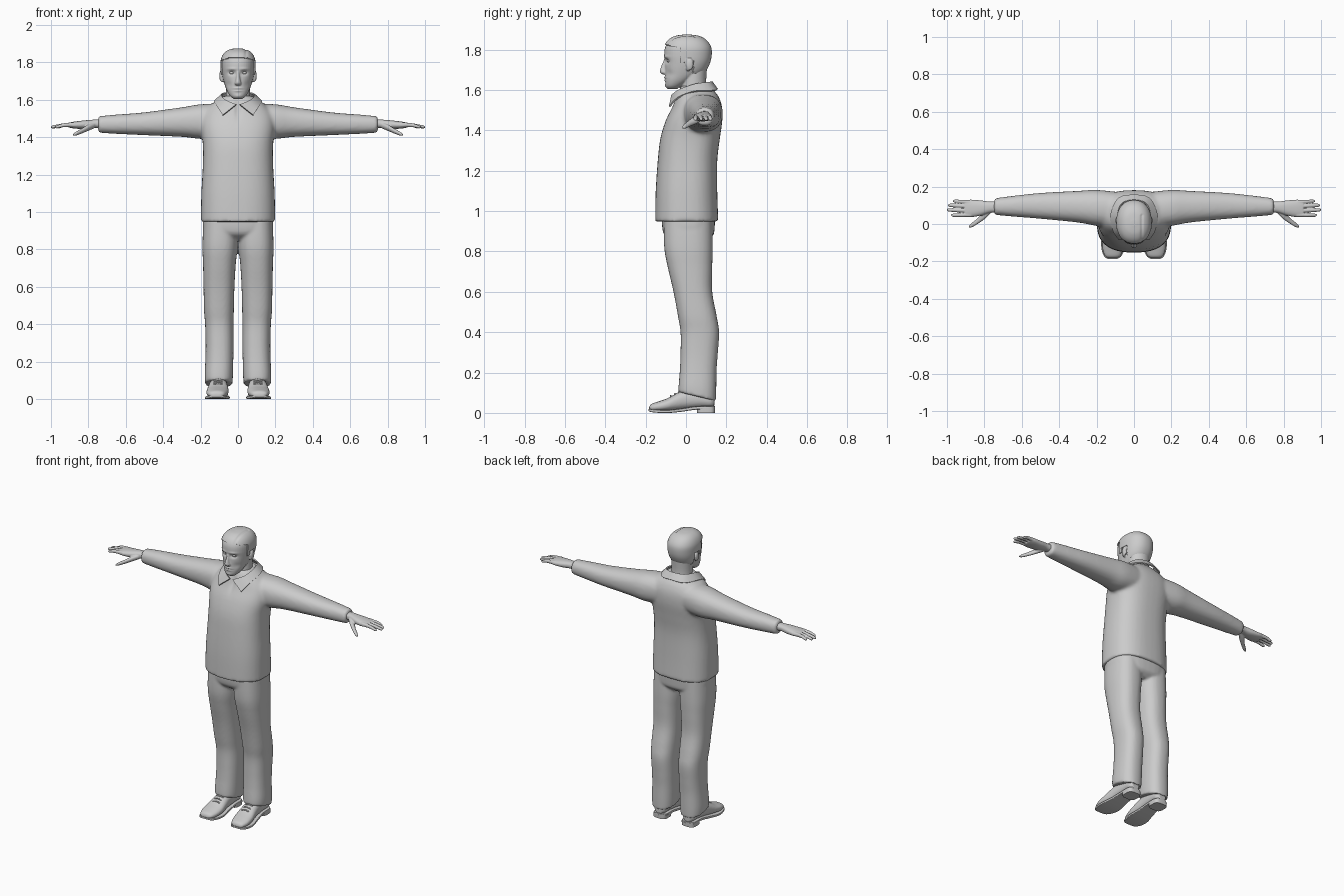
import bpy, bmesh, math
from mathutils import Vector

if "Cube" in bpy.data.objects:
    bpy.data.objects.remove(bpy.data.objects["Cube"])

grey = bpy.data.materials.new("plain_grey")
grey.use_nodes = True
grey.diffuse_color = (0.6, 0.6, 0.6, 1)
grey.node_tree.nodes["Principled BSDF"].inputs["Base Color"].default_value = grey.diffuse_color


def blend(sections, steps):
    """Smooth curve through the given cross-sections."""
    rows, last = [], len(sections) - 1
    for i in range(last):
        a, b, c, d = (sections[min(max(i + k, 0), last)] for k in (-1, 0, 1, 2))
        for s in range(steps):
            t = s / steps
            rows.append([q + t / 2 * (r - p + t * (2*p - 5*q + 4*r - u + t * (3*(q - r) + u - p)))
                         for p, q, r, u in zip(a, b, c, d)])
    return rows + [list(sections[-1])]


def loft(bm, axis, sections, power=2.3, sides=40, steps=5, mirror=False):
    """Rounded tube; a section is position, then low and high bounds on the other two axes."""
    order = {"x": (0, 1, 2), "y": (1, 0, 2), "z": (2, 0, 1)}[axis]
    for side in ((1, -1) if mirror else (1,)):
        rings = []
        for t, a0, a1, b0, b1 in blend(sections, steps):
            ring = []
            for k in range(sides):
                ang = math.tau * k / sides
                c, s = math.cos(ang), math.sin(ang)
                co = [0, 0, 0]
                co[order[0]] = t
                co[order[1]] = (a0 + a1) / 2 + (a1 - a0) / 2 * math.copysign(abs(c) ** (2 / power), c)
                co[order[2]] = (b0 + b1) / 2 + (b1 - b0) / 2 * math.copysign(abs(s) ** (2 / power), s)
                co[0] *= side
                ring.append(bm.verts.new(co))
            rings.append(ring)
        for low, high in zip(rings, rings[1:]):
            for k in range(sides):
                n = (k + 1) % sides
                bm.faces.new((low[k], low[n], high[n], high[k]))
        bm.faces.new(rings[0])
        bm.faces.new(rings[-1])


def ball(bm, centre, size):
    new = bmesh.ops.create_uvsphere(bm, u_segments=20, v_segments=14, radius=1)["verts"]
    for v in new:
        v.co = Vector(centre) + Vector(p * q for p, q in zip(v.co, size))


def widths(rows):
    """Sections symmetric in x, given as height, half width, front, back."""
    return [(z, -w, w, f, b) for z, w, f, b in rows]


def finish(bm, name, voxel=0, smooth=0, thick=0, angle=50):
    bmesh.ops.recalc_face_normals(bm, faces=bm.faces)
    mesh = bpy.data.meshes.new(name)
    bm.to_mesh(mesh)
    bm.free()
    obj = bpy.data.objects.new(name, mesh)
    bpy.context.collection.objects.link(obj)
    mesh.materials.append(grey)
    for o in bpy.context.selected_objects:
        o.select_set(False)
    bpy.context.view_layer.objects.active = obj
    obj.select_set(True)
    if voxel:
        m = obj.modifiers.new("merge", "REMESH")
        m.mode, m.voxel_size = "VOXEL", voxel
    if smooth:
        m = obj.modifiers.new("soften", "SMOOTH")
        m.factor, m.iterations = 0.5, smooth
    if thick:
        m = obj.modifiers.new("thickness", "SOLIDIFY")
        m.thickness, m.offset = thick, 1
    for m in list(obj.modifiers):
        bpy.ops.object.modifier_apply(modifier=m.name)
    bpy.ops.object.shade_smooth_by_angle(angle=math.radians(angle))
    return obj


def dent(obj, x, z, rx, rz, depth, front=-0.02):
    """Push the front surface back (or forward if negative) around a spot, on both sides."""
    for v in obj.data.vertices:
        if v.co.y < front:
            d = ((abs(v.co.x) - x) / rx) ** 2 + ((v.co.z - z) / rz) ** 2
            v.co.y += depth * math.exp(-d)


# Jacket: body and sleeves merged
bm = bmesh.new()
loft(bm, "z", widths([(.948, .199, -.153, .16), (1.1, .196, -.15, .155), (1.25, .188, -.14, .155),
                      (1.36, .188, -.127, .168), (1.45, .198, -.1, .18), (1.52, .19, -.066, .178),
                      (1.57, .15, -.048, .16), (1.6, .105, -.035, .135), (1.62, .08, -.025, .12)]), 2.5)
loft(bm, "x", [(.08, -.02, .17, 1.4, 1.58), (.2, -.01, .182, 1.392, 1.576), (.3, .008, .177, 1.402, 1.56),
               (.5, .028, .166, 1.411, 1.533), (.65, .04, .15, 1.418, 1.521),
               (.748, .049, .137, 1.424, 1.512)], mirror=True)
jacket = finish(bm, "jacket", .01, 6)
dent(jacket, 0, 1.55, .012, .05, .012)

# Shirt collar: half strip mirrored, with pointed front tips
top = [(0, .125, 1.638), (.06, .108, 1.635), (.084, .045, 1.625), (.068, -.03, 1.598), (.008, -.066, 1.572)]
rim = [(0, .152, 1.6), (.08, .135, 1.594), (.122, .045, 1.59), (.108, -.035, 1.56), (.08, -.078, 1.515)]
bm = bmesh.new()
for side in (1, -1):
    rows = [[bm.verts.new((p[0] * side, p[1], p[2])) for p in blend(edge, 4)] for edge in (top, rim)]
    for i in range(len(rows[0]) - 1):
        quad = (rows[0][i], rows[0][i + 1], rows[1][i + 1], rows[1][i])
        bm.faces.new(quad if side > 0 else quad[::-1])
bmesh.ops.remove_doubles(bm, verts=bm.verts, dist=.0005)
finish(bm, "collar", thick=.008)

# Trousers: hips and two legs merged, with a sloping hem
bm = bmesh.new()
loft(bm, "z", widths([(.85, .1, -.06, .1), (.88, .17, -.105, .135), (.92, .188, -.118, .142),
                      (.99, .185, -.12, .145)]), 2.6)
loft(bm, "z", [(.08, .03, .176, -.038, .148), (.13, .027, .178, -.036, .15), (.22, .025, .174, -.03, .152),
               (.3, .024, .173, -.027, .158), (.4, .024, .176, -.027, .164), (.48, .022, .182, -.04, .152),
               (.6, .019, .184, -.062, .13), (.72, .012, .187, -.09, .13), (.82, .002, .19, -.108, .132),
               (.96, .0, .185, -.11, .13)], 2.4, mirror=True)
for v in bm.verts:
    if v.co.z < .2:
        v.co.z -= (v.co.y - .06) * (.2 - v.co.z) * 2
finish(bm, "trousers", .008, 4)

# Shoes: upper, sole, heel block and laces
bm = bmesh.new()
loft(bm, "y", [(-.183, .095, .135, .014, .028), (-.172, .073, .155, .008, .044), (-.135, .057, .168, .006, .057),
               (-.09, .05, .168, .008, .073), (-.045, .053, .16, .012, .098), (.0, .057, .153, .018, .115),
               (.07, .058, .148, .025, .115), (.12, .062, .144, .026, .1), (.14, .08, .128, .03, .085)],
     2.3, mirror=True)
finish(bm, "shoe_uppers", .005, 3)
bm = bmesh.new()
loft(bm, "y", [(-.187, .09, .14, .01, .02), (-.172, .068, .16, .004, .018), (-.13, .05, .174, 0, .015),
               (-.08, .044, .174, 0, .015), (-.02, .052, .16, .006, .022), (.05, .056, .15, .016, .032),
               (.12, .058, .148, .018, .033), (.143, .08, .128, .02, .033)], 8, mirror=True)
loft(bm, "z", [(0, .057, .149, .055, .143), (.024, .055, .15, .052, .144)], 3.5, steps=1, mirror=True)
finish(bm, "shoe_soles", angle=35)
bm = bmesh.new()
for i in range(3):
    y, z = -.075 + i * .02, .083 + i * .01
    loft(bm, "x", [(.082, y - .004, y + .004, z - .008, z), (.105, y - .004, y + .004, z - .002, z + .006),
                   (.13, y - .004, y + .004, z - .008, z)], sides=8, mirror=True)
finish(bm, "shoe_laces")

# Hands: palm, four fingers and thumb merged
bm = bmesh.new()
loft(bm, "x", [(.72, .062, .122, 1.446, 1.496), (.77, .06, .12, 1.45, 1.494), (.82, .045, .126, 1.445, 1.49),
               (.87, .037, .13, 1.446, 1.484), (.905, .038, .128, 1.452, 1.478)], mirror=True)
for base, end, reach in ((.117, .122, .968), (.094, .1, .994), (.071, .075, 1.0), (.048, .047, .978)):
    loft(bm, "x", [(.87, base - .011, base + .011, 1.454, 1.48), (.93, (base + end) / 2 - .01, (base + end) / 2 + .01, 1.454, 1.475),
                   (reach - .012, end - .009, end + .009, 1.447, 1.464), (reach, end - .004, end + .004, 1.45, 1.458)],
         2, 16, mirror=True)
loft(bm, "x", [(.765, .058, .09, 1.45, 1.48), (.8, .025, .07, 1.434, 1.468), (.835, .001, .032, 1.42, 1.447),
               (.865, -.017, .008, 1.409, 1.43), (.882, -.019, -.007, 1.407, 1.417)], 2, 16, mirror=True)
finish(bm, "hands", .0035, 2)

# Head: skull, neck, nose and ears merged, then the face pressed in
skull = widths([(1.604, .022, -.088, -.045), (1.62, .042, -.1, -.02), (1.65, .06, -.103, .03),
                (1.69, .074, -.104, .085), (1.73, .083, -.104, .11), (1.77, .087, -.108, .12),
                (1.81, .086, -.104, .118), (1.842, .072, -.085, .097), (1.861, .047, -.052, .064),
                (1.868, .015, -.01, .02)])
bm = bmesh.new()
loft(bm, "z", skull, 2.25)
loft(bm, "z", widths([(1.53, .08, -.02, .12), (1.58, .068, -.026, .105), (1.64, .065, -.022, .1),
                      (1.72, .066, -.01, .105)]), 2)
loft(bm, "z", widths([(1.677, .01, -.118, -.09), (1.687, .018, -.128, -.09), (1.7, .014, -.129, -.09),
                      (1.73, .009, -.118, -.09), (1.755, .008, -.108, -.09)]), 2, 20)
for side in (1, -1):
    ball(bm, (.09 * side, .018, 1.728), (.01, .019, .031))
    ball(bm, (.084 * side, .01, 1.708), (.01, .01, .014))
head = finish(bm, "head", .004, 3)
dent(head, .033, 1.744, .019, .012, .012)
dent(head, .033, 1.765, .024, .007, -.004)
dent(head, .05, 1.68, .018, .02, .005)
dent(head, 0, 1.661, .022, .005, -.006)
dent(head, 0, 1.655, .026, .0025, .004)
dent(head, 0, 1.648, .018, .005, -.005)
dent(head, 0, 1.618, .018, .011, -.004)

# Eyes
bm = bmesh.new()
for side in (1, -1):
    ball(bm, (.033 * side, -.083, 1.744), (.014, .012, .008))
finish(bm, "eyes")

# Hair: raised cap over the skull, trimmed along the hairline and parted on one side
bm = bmesh.new()
loft(bm, "z", skull, 2.25, 72, 8)


def above_hairline(p):
    if p.y < -.028:
        return p.z > 1.822 - max(0, abs(p.x) - .045) * .3
    return p.z > (1.735 if p.y < -.008 else 1.76 if p.y < .035 else 1.685)


bmesh.ops.delete(bm, geom=[f for f in bm.faces if not above_hairline(f.calc_center_median())], context="FACES")
hair = finish(bm, "hair", thick=.007)
for v in hair.data.vertices:
    if v.co.y < .05 and v.co.z > 1.8:
        v.co.z -= .005 * math.exp(-((v.co.x - .042) / .006) ** 2)
